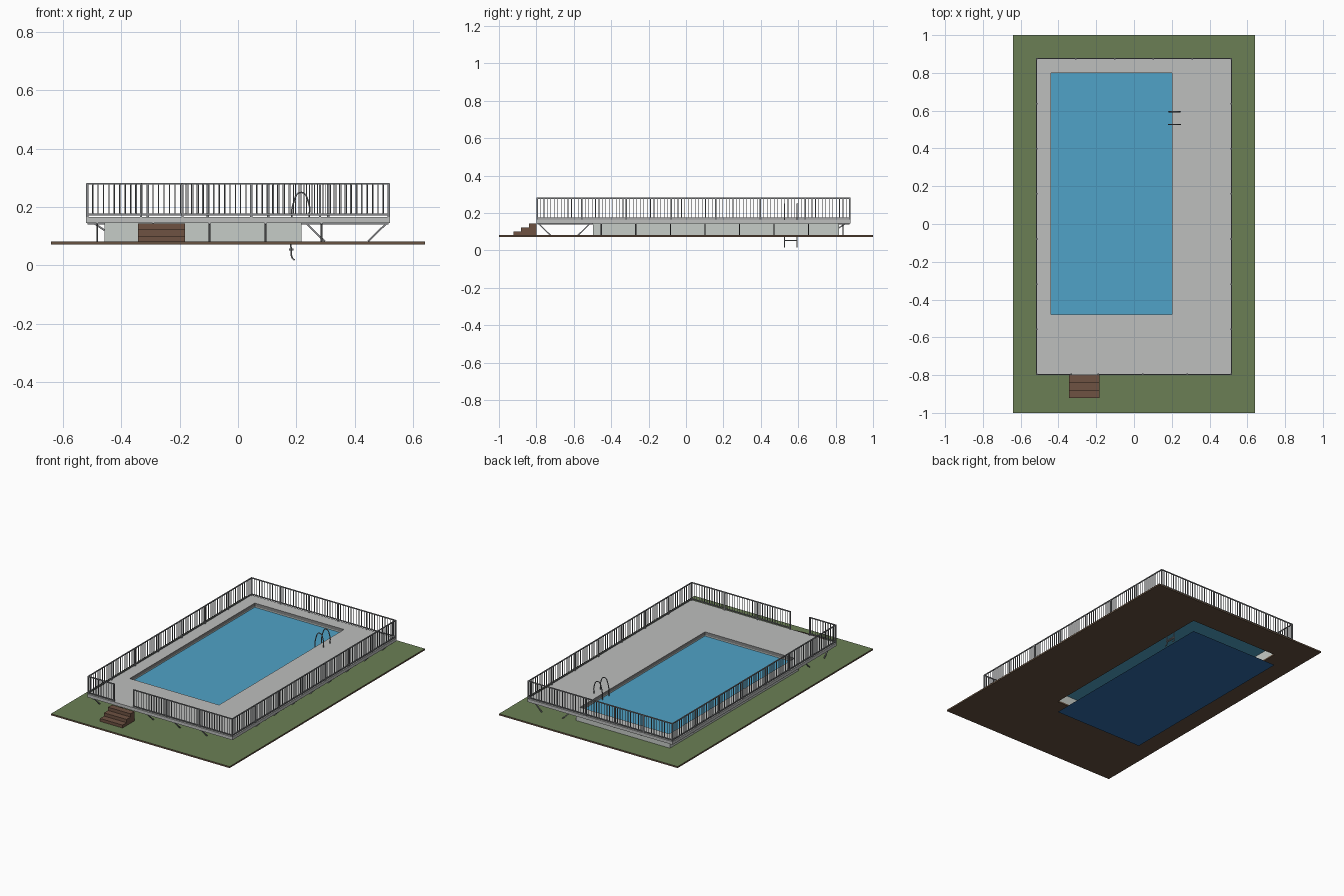
import bpy, bmesh
from mathutils import Vector

if "Cube" in bpy.data.objects:
    bpy.data.objects.remove(bpy.data.objects["Cube"])


def material(name, code):
    """Flat colour from an sRGB hex code."""
    rgb = [int(code[i:i + 2], 16) / 255 for i in (0, 2, 4)]
    lin = [c / 12.92 if c < 0.04 else ((c + 0.055) / 1.055) ** 2.4 for c in rgb]
    m = bpy.data.materials.new(name)
    m.use_nodes = True
    m.diffuse_color = (*lin, 1)
    m.node_tree.nodes["Principled BSDF"].inputs["Base Color"].default_value = (*lin, 1)
    return m


grass = material("grass green", "6B7F55")
soil = material("soil brown", "665140")
concrete = material("deck grey", "BDBFBE")
panel = material("wall panel grey", "C6CCC7")
rim_grey = material("rim grey", "858686")
steel = material("railing steel", "888A8D")
water_blue = material("water blue", "50A2C7")
floor_blue = material("floor blue", "316CA8")
timber = material("step brown", "6E5242")


def finish(name, bm, *mats):
    bmesh.ops.recalc_face_normals(bm, faces=bm.faces)
    mesh = bpy.data.meshes.new(name)
    bm.to_mesh(mesh)
    bm.free()
    for m in mats:
        mesh.materials.append(m)
    obj = bpy.data.objects.new(name, mesh)
    bpy.context.collection.objects.link(obj)
    return obj


def box(bm, lo, hi):
    lo, hi = Vector(lo), Vector(hi)
    verts = bmesh.ops.create_cube(bm, size=1)["verts"]
    for v in verts:
        v.co = (lo + hi) / 2 + v.co * (hi - lo)


def bar(bm, a, b, width):
    """Square bar between two points."""
    a, b = Vector(a), Vector(b)
    turn = (b - a).to_track_quat('Z', 'Y')
    verts = bmesh.ops.create_cube(bm, size=1)["verts"]
    for v in verts:
        size = Vector((v.co.x * width, v.co.y * width, v.co.z * (b - a).length))
        v.co = (a + b) / 2 + turn @ size


def corners(rect):
    x0, y0, x1, y1 = rect
    return [(x0, y0), (x1, y0), (x1, y1), (x0, y1)]


def ring(name, outer, inner, z0, z1, *mats):
    """Rectangular slab with a rectangular hole."""
    bm = bmesh.new()
    loops = [[bm.verts.new((*p, z)) for p in corners(r)]
             for r, z in ((outer, z0), (outer, z1), (inner, z1), (inner, z0))]
    for i in range(4):
        a, b = loops[i], loops[(i + 1) % 4]
        for j in range(4):
            k = (j + 1) % 4
            bm.faces.new((a[j], a[k], b[k], b[j]))
    return finish(name, bm, *mats)


def sheet(name, rect, z, mat):
    bm = bmesh.new()
    bm.faces.new([bm.verts.new((*p, z)) for p in corners(rect)])
    return finish(name, bm, mat)


def grow(rect, d):
    return (rect[0] - d, rect[1] - d, rect[2] + d, rect[3] + d)


POOL = (-0.44, -0.48, 0.2, 0.8)
DECK = (-0.52, -0.8, 0.52, 0.88)
GROUND, UNDER, TOP, RAIL = 0.082, 0.145, 0.165, 0.282

# Ground: grass on top, soil elsewhere
ground = ring("ground", (-0.64, -1, 0.64, 1), POOL, 0.072, GROUND, soil, grass)
for f in ground.data.polygons:
    f.material_index = int(f.normal.z > 0.5)

# Pool and deck; the hole's edge is darker
ring("pool_wall", grow(POOL, 0.017), POOL, GROUND, UNDER, panel)
deck = ring("deck", DECK, POOL, UNDER, TOP, concrete, rim_grey)
for f in deck.data.polygons:
    inside = abs(f.center.x + 0.12) < 0.33 and abs(f.center.y - 0.16) < 0.65
    f.material_index = int(inside and abs(f.normal.z) < 0.5)
sheet("water", POOL, 0.138, water_blue)
sheet("pool_floor", POOL, 0, floor_blue)

# Steps
bm = bmesh.new()
for i, z in enumerate((0.101, 0.122, 0.143)):
    y = -0.922 + 0.0407 * i
    box(bm, (-0.343, y, GROUND), (-0.182, y + 0.0407, z))
finish("steps", bm, timber)


# Railings
def railing(name, a, b, bays, per_bay):
    a, b = Vector(a), Vector(b)
    bm = bmesh.new()
    for z in (TOP + 0.009, RAIL - 0.003):
        bar(bm, (*a, z), (*b, z), 0.006)
    n = bays * per_bay
    for i in range(n + 1):
        p = a.lerp(b, i / n)
        w = 0.004 if i % per_bay == 0 else 0.0016
        low = TOP if i % per_bay == 0 else TOP + 0.009
        box(bm, (p.x - w, p.y - w, low), (p.x + w, p.y + w, RAIL - 0.001))
    finish(name, bm, steel)


X, FRONT, BACK = 0.516, -0.796, 0.876
railing("right_railing", (-X, FRONT), (-X, BACK), 7, 13)
railing("left_railing", (X, FRONT), (X, BACK), 7, 13)
railing("back_railing", (-X, BACK), (X, BACK), 5, 11)
railing("front_railing_short", (-X, FRONT), (-0.332, FRONT), 1, 10)
railing("front_railing_long", (-0.19, FRONT), (X, FRONT), 3, 13)


# Braces under the deck
def braces(name, spots, inner, outer, along_x):
    """Pairs of slanted legs under a wide wing, one strut under a narrow one."""
    bm = bmesh.new()
    side = 1 if outer > inner else -1
    wide = abs(outer - inner) > 0.15
    if wide:
        lines = [(inner + side * 0.015, inner + side * 0.08, GROUND),
                 (outer - side * 0.01, outer - side * 0.075, GROUND)]
    else:
        lines = [(outer - side * 0.025, inner, 0.12)]
    for s in spots:
        for top, foot, z in lines:
            ends = [(top, UNDER), (foot, z)]
            pts = [(q, s, h) if along_x else (s, q, h) for q, h in ends]
            bar(bm, *pts, 0.006)
        edge = [(q, s, UNDER - 0.003) if along_x else (s, q, UNDER - 0.003)
                for q in (inner, outer - side * 0.005)]
        bar(bm, *edge, 0.006)
    finish(name, bm, steel)


rows = [-0.453 + 0.1846 * k for k in range(8)]
columns = [-0.482 + 0.192 * k for k in range(5)]
braces("left_braces", rows, 0.217, 0.52, True)
braces("right_braces", rows[:-1], -0.457, -0.52, True)
braces("front_braces", columns, -0.497, -0.8, False)
braces("back_braces", columns[1:4], 0.817, 0.88, False)


# Ladder: two bent tubes with treads
def tube(name, points, radius):
    curve = bpy.data.curves.new(name, 'CURVE')
    curve.dimensions = '3D'
    curve.bevel_depth = radius
    curve.bevel_resolution = 1
    curve.resolution_u = 5
    curve.use_fill_caps = True
    spline = curve.splines.new('BEZIER')
    spline.bezier_points.add(len(points) - 1)
    for bp, p in zip(spline.bezier_points, points):
        bp.co = p
        bp.handle_left_type = bp.handle_right_type = 'AUTO'
    curve.materials.append(steel)
    obj = bpy.data.objects.new(name, curve)
    bpy.context.collection.objects.link(obj)


path = [(0.244, TOP), (0.243, 0.21), (0.216, 0.25), (0.189, 0.21),
        (0.184, 0.14), (0.182, 0.05), (0.186, 0.025), (0.194, 0.018)]
for side, y in (("front", 0.527), ("back", 0.594)):
    tube("ladder_rail_" + side, [(x, y, z) for x, z in path], 0.003)
bm = bmesh.new()
for z in (0.054, 0.104):
    box(bm, (0.175, 0.527, z - 0.003), (0.19, 0.594, z + 0.003))
finish("ladder_treads", bm, steel)
